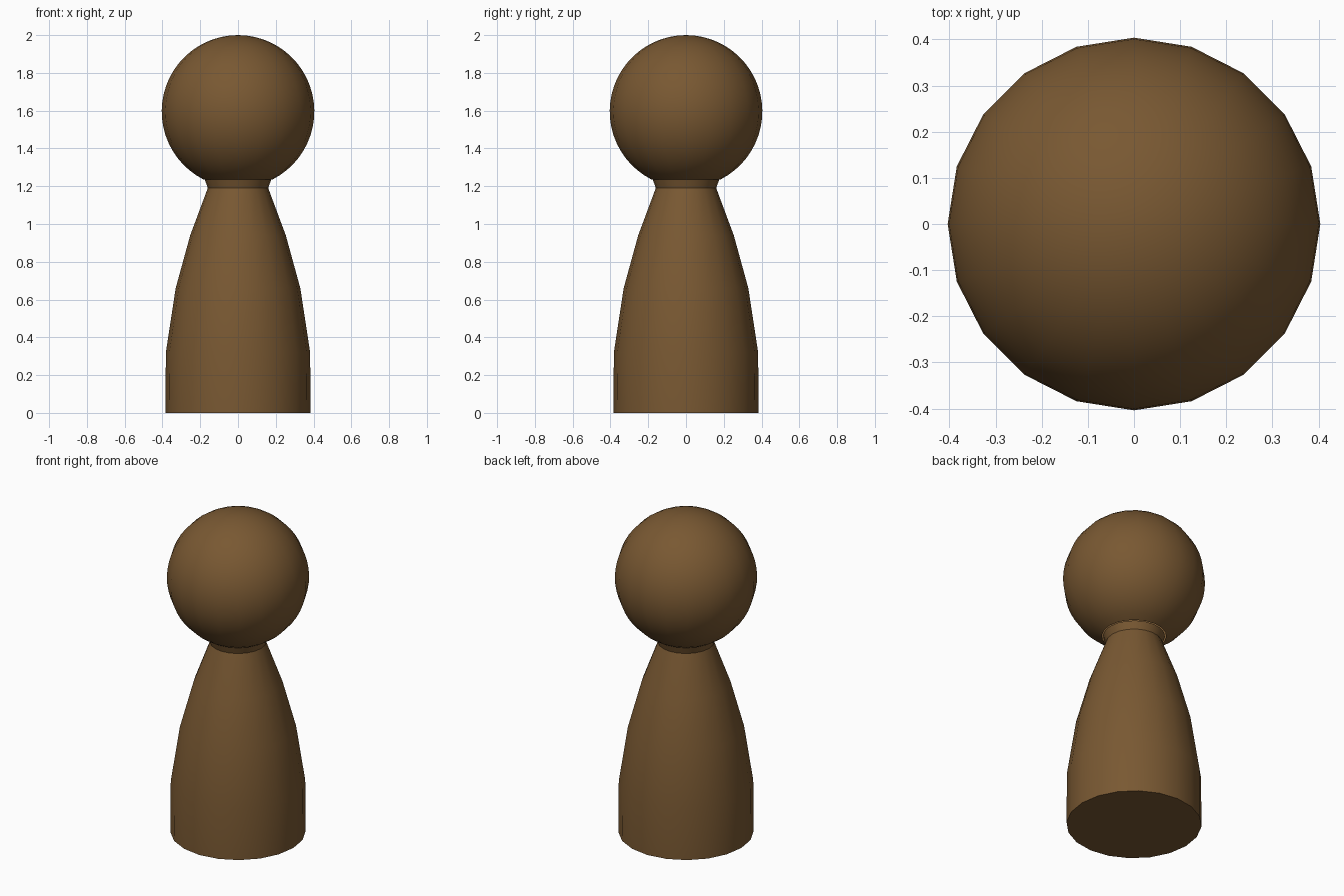
import bpy, bmesh, math

if "Cube" in bpy.data.objects:
    bpy.data.objects.remove(bpy.data.objects["Cube"])

SIDES = 20
wood = bpy.data.materials.new("brown_wood")
wood.diffuse_color = (0.19, 0.098, 0.032, 1)
wood.use_nodes = True
wood.node_tree.nodes["Principled BSDF"].inputs["Base Color"].default_value = wood.diffuse_color


def lathe(name, profile, cap_bottom=False):
    """Revolve (radius, height) points around z; a zero radius makes a pole."""
    bm = bmesh.new()
    rings = []
    for r, z in profile:
        if r < 1e-5:
            rings.append([bm.verts.new((0, 0, z))] * SIDES)
        else:
            rings.append([bm.verts.new((r * math.cos(a), r * math.sin(a), z))
                          for a in (2 * math.pi * i / SIDES for i in range(SIDES))])
    for lo, hi in zip(rings, rings[1:]):
        for i in range(SIDES):
            j = (i + 1) % SIDES
            bm.faces.new(list(dict.fromkeys([lo[i], lo[j], hi[j], hi[i]])))
    if cap_bottom:
        bm.faces.new(rings[0][::-1])
    mesh = bpy.data.meshes.new(name)
    bm.to_mesh(mesh)
    bm.free()
    mesh.materials.append(wood)
    obj = bpy.data.objects.new(name, mesh)
    bpy.context.collection.objects.link(obj)
    bpy.context.view_layer.objects.active = obj
    obj.select_set(True)
    bpy.ops.object.shade_smooth_by_angle(angle=math.radians(35))
    obj.select_set(False)
    return obj


# Tapered body with a small flared neck
lathe("body", [(0.384, 0), (0.382, 0.32), (0.33, 0.66), (0.253, 0.94),
               (0.16, 1.19), (0.176, 1.236)], cap_bottom=True)

# Round head, open where it meets the neck
R, CZ, STEPS = 0.404, 1.596, 24
start = math.asin((1.236 - CZ) / R)
angles = [start + (math.pi / 2 - start) * i / STEPS for i in range(STEPS + 1)]
lathe("head", [(R * math.cos(a), CZ + R * math.sin(a)) for a in angles])
